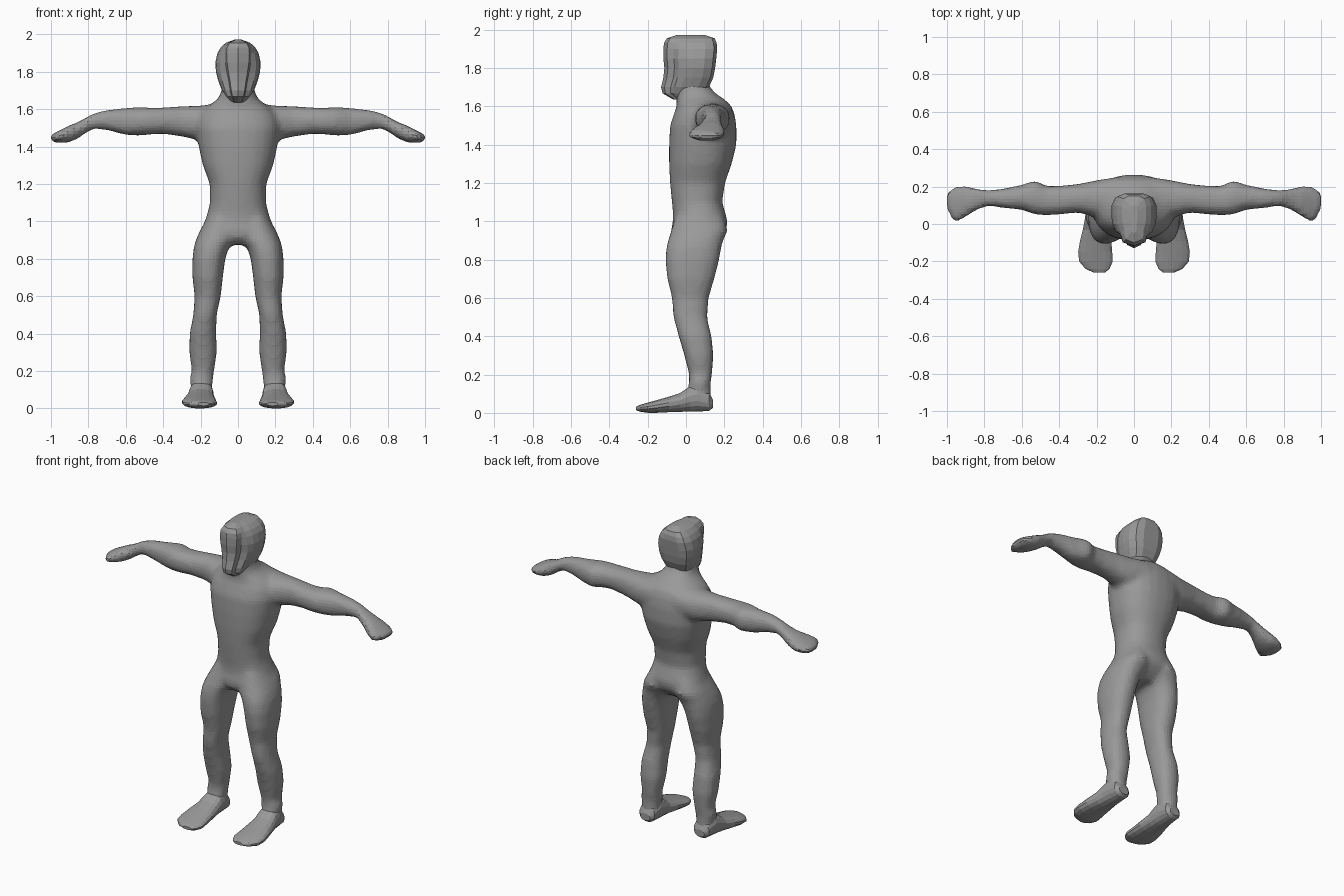
import bpy, bmesh, math

grey = bpy.data.materials.new("plain_grey")
grey.diffuse_color = (0.32, 0.32, 0.32, 1)


def skin(bm, rings):
    """Bridge a list of point rings and cap both ends."""
    loops = [[bm.verts.new(p) for p in ring] for ring in rings]
    n = len(loops[0])
    for a, b in zip(loops, loops[1:]):
        for i in range(n):
            j = (i + 1) % n
            bm.faces.new((a[i], a[j], b[j], b[i]))
    bm.faces.new(loops[0])
    bm.faces.new(loops[-1])


def loft(bm, axis, sections, side=1, n=24, power=2.3, grow=0.0):
    """Rounded sections (t, a0, a1, b0, b1) placed along one axis."""
    rings = []
    for t, a0, a1, b0, b1 in sections:
        ring = []
        for i in range(n):
            ang = 2 * math.pi * (i + 0.5) / n
            c, s = math.cos(ang), math.sin(ang)
            u = math.copysign(abs(c) ** (2 / power), c)
            v = math.copysign(abs(s) ** (2 / power), s)
            a = (a0 + a1) / 2 + u * ((a1 - a0) / 2 + grow)
            b = (b0 + b1) / 2 + v * ((b1 - b0) / 2 + grow)
            x, y, z = {"x": (t, a, b), "y": (a, t, b), "z": (a, b, t)}[axis]
            ring.append((x * side, y, z))
        rings.append(ring)
    skin(bm, rings)


def finish(name, bm):
    bmesh.ops.recalc_face_normals(bm, faces=bm.faces)
    mesh = bpy.data.meshes.new(name)
    bm.to_mesh(mesh)
    bm.free()
    mesh.materials.append(grey)
    ob = bpy.data.objects.new(name, mesh)
    bpy.context.collection.objects.link(ob)
    return ob


# Torso and neck: z, half width, front y, back y
torso = [
    (0.875, 0.10, -0.03, 0.12), (0.91, 0.17, -0.07, 0.17),
    (0.95, 0.195, -0.075, 0.205), (1.00, 0.175, -0.065, 0.215),
    (1.05, 0.158, -0.065, 0.20), (1.10, 0.146, -0.07, 0.185),
    (1.20, 0.147, -0.08, 0.20), (1.30, 0.185, -0.085, 0.235),
    (1.40, 0.207, -0.085, 0.26), (1.50, 0.22, -0.08, 0.26),
    (1.56, 0.21, -0.06, 0.25), (1.60, 0.18, -0.045, 0.235),
    (1.635, 0.13, -0.045, 0.20), (1.66, 0.098, -0.05, 0.16),
    (1.70, 0.085, -0.05, 0.12), (1.75, 0.08, -0.04, 0.11)]

# Arm and hand: x, front y, back y, bottom z, top z
arm = [
    (0.08, 0.00, 0.25, 1.44, 1.63), (0.20, 0.04, 0.23, 1.435, 1.615),
    (0.30, 0.065, 0.21, 1.458, 1.612), (0.40, 0.055, 0.20, 1.472, 1.605),
    (0.47, 0.05, 0.20, 1.468, 1.604), (0.53, 0.055, 0.23, 1.462, 1.608),
    (0.60, 0.08, 0.205, 1.465, 1.602), (0.70, 0.09, 0.185, 1.492, 1.592),
    (0.77, 0.10, 0.177, 1.50, 1.575), (0.81, 0.09, 0.18, 1.48, 1.553),
    (0.85, 0.073, 0.19, 1.45, 1.53), (0.90, 0.04, 0.20, 1.427, 1.51),
    (0.95, 0.01, 0.197, 1.423, 1.485), (0.975, 0.03, 0.185, 1.425, 1.472),
    (1.005, 0.09, 0.165, 1.433, 1.46)]

# Leg: z, inner x, outer x, front y, back y
leg = [
    (1.03, 0.01, 0.155, -0.05, 0.19), (0.95, 0.006, 0.20, -0.075, 0.215),
    (0.90, 0.025, 0.222, -0.09, 0.19), (0.86, 0.052, 0.233, -0.10, 0.18),
    (0.80, 0.072, 0.24, -0.105, 0.17), (0.70, 0.085, 0.24, -0.095, 0.145),
    (0.60, 0.096, 0.228, -0.07, 0.115), (0.50, 0.118, 0.235, -0.063, 0.107),
    (0.40, 0.12, 0.255, -0.035, 0.13), (0.30, 0.116, 0.257, -0.005, 0.14),
    (0.20, 0.132, 0.243, 0.02, 0.132), (0.16, 0.135, 0.256, 0.02, 0.125),
    (0.12, 0.142, 0.248, 0.01, 0.125), (0.05, 0.14, 0.25, 0.00, 0.13)]

# Body: torso, arms and legs fused into one skin
bm = bmesh.new()
loft(bm, "z", [(z, -w, w, f, b) for z, w, f, b in torso], grow=0.004)
for side in (1, -1):
    loft(bm, "x", arm, side, grow=0.004)
    loft(bm, "z", leg, side, grow=0.004)
body = finish("body", bm)
remesh = body.modifiers.new("fuse", "REMESH")
remesh.mode = "VOXEL"
remesh.voxel_size = 0.018
relax = body.modifiers.new("relax", "SMOOTH")
relax.factor = 0.5
relax.iterations = 5

# Feet: y, inner x, outer x, bottom z, top z
foot = [
    (0.14, 0.16, 0.23, 0.025, 0.07), (0.12, 0.14, 0.25, 0.01, 0.11),
    (0.06, 0.133, 0.26, 0.005, 0.155), (0.02, 0.13, 0.265, 0.005, 0.14),
    (-0.03, 0.128, 0.275, 0.005, 0.105), (-0.09, 0.12, 0.29, 0.003, 0.085),
    (-0.15, 0.115, 0.30, 0.0, 0.068), (-0.20, 0.112, 0.295, 0.0, 0.054),
    (-0.24, 0.13, 0.26, 0.006, 0.042), (-0.26, 0.155, 0.215, 0.014, 0.033)]
for side, label in ((1, "left"), (-1, "right")):
    bm = bmesh.new()
    loft(bm, "y", foot, side, n=16, power=2.2)
    finish(label + "_foot", bm)

# Head: z, half width, face half width, front y, back y
head = [
    (1.635, 0.045, 0.025, -0.065, 0.04), (1.668, 0.065, 0.035, -0.122, 0.08),
    (1.70, 0.086, 0.042, -0.13, 0.12), (1.75, 0.105, 0.050, -0.118, 0.142),
    (1.80, 0.118, 0.060, -0.113, 0.152), (1.85, 0.121, 0.068, -0.118, 0.158),
    (1.90, 0.110, 0.071, -0.118, 0.163), (1.93, 0.092, 0.068, -0.115, 0.16),
    (1.955, 0.065, 0.052, -0.10, 0.15), (1.972, 0.018, 0.014, -0.05, 0.10)]
rings = []
for z, w, face, front, back in head:
    # Skull outline narrowing to a flat-sided face
    half = [(0.45 * w, 0.0), (0.83 * w, 0.06), (w, 0.22), (w, 0.42),
            (0.95 * w, 0.58), (0.8 * w, 0.72), (face, 0.8), (face * 0.85, 0.93)]
    pts = [(0, 0.0)] + half + [(0, 1.0)] + [(-x, v) for x, v in reversed(half)]
    rings.append([(x, back + (front - back) * v, z) for x, v in pts])
bm = bmesh.new()
skin(bm, rings)
finish("head", bm)
